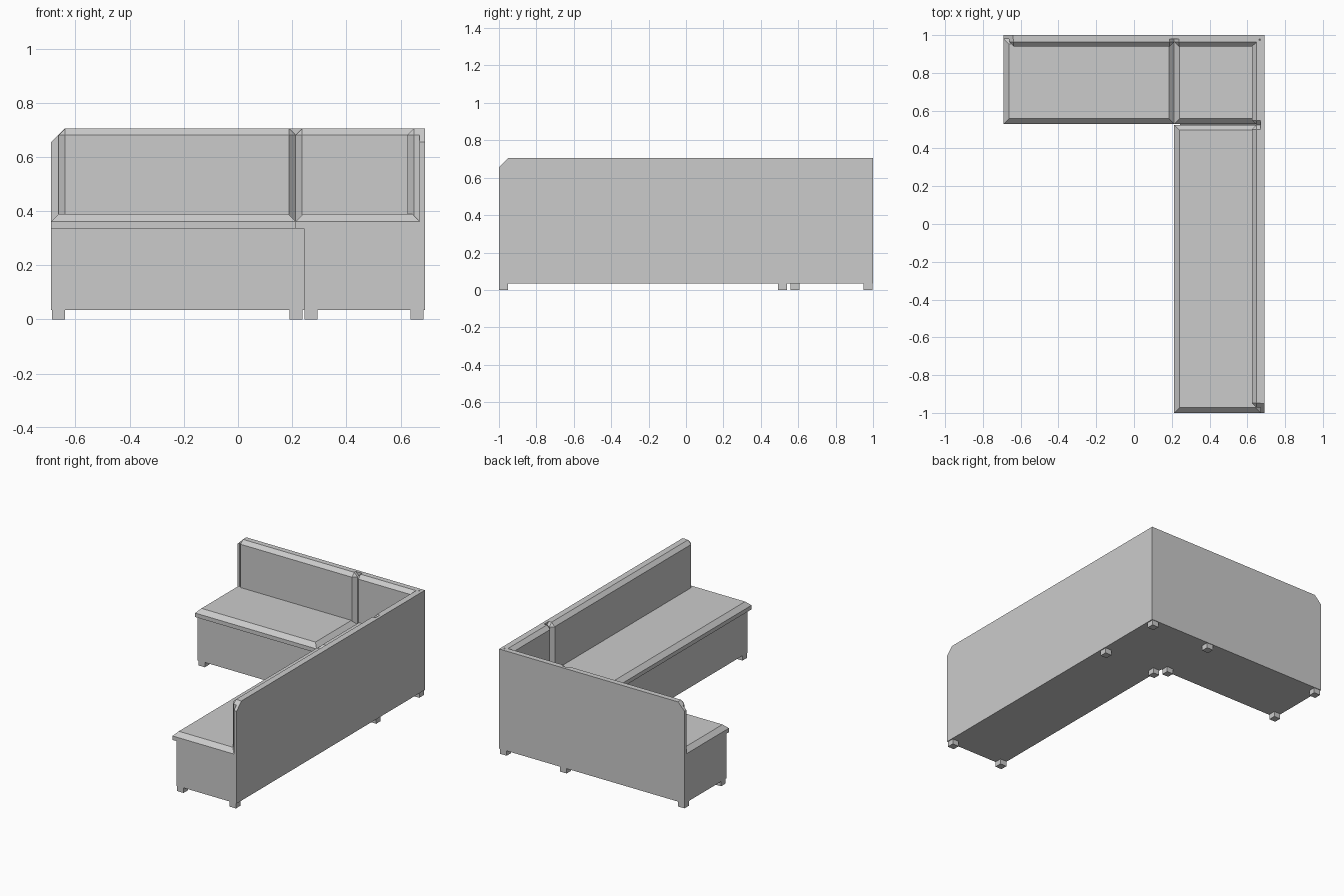
import bpy, bmesh
from mathutils import Vector

if "Cube" in bpy.data.objects:
    bpy.data.objects.remove(bpy.data.objects["Cube"])


def finish(name, bm):
    bmesh.ops.recalc_face_normals(bm, faces=bm.faces[:])
    me = bpy.data.meshes.new(name)
    bm.to_mesh(me)
    bm.free()
    ob = bpy.data.objects.new(name, me)
    bpy.context.collection.objects.link(ob)
    return ob


def box(name, x, y, z, bevel=0.0, flat=None):
    """Box from ranges; chamfers every edge not on the flat side (axis, value)."""
    bm = bmesh.new()
    bmesh.ops.create_cube(bm, size=1)
    for v in bm.verts:
        v.co = Vector([r[0] if c < 0 else r[1] for c, r in zip(v.co, (x, y, z))])
    if bevel:
        axis, value = flat
        edges = [e for e in bm.edges
                 if not all(abs(v.co[axis] - value) < 1e-5 for v in e.verts)]
        if axis == 2:  # seats: only the top rim
            edges = [e for e in edges if all(v.co.z > z[1] - 1e-5 for v in e.verts)]
        bmesh.ops.bevel(bm, geom=edges, offset=bevel, segments=1,
                        profile=0.5, affect='EDGES')
    return finish(name, bm)


def prism(name, points, direction):
    bm = bmesh.new()
    face = bm.faces.new([bm.verts.new(p) for p in points])
    new = bmesh.ops.extrude_face_region(bm, geom=[face])['geom']
    bmesh.ops.translate(bm, vec=Vector(direction),
                        verts=[g for g in new if isinstance(g, bmesh.types.BMVert)])
    return finish(name, bm)


LEG, LIP, TOP = 0.035, 0.335, 0.705

# L-shaped base
outline = [(-0.69, 0.555), (0.243, 0.555), (0.243, -1), (0.67, -1),
           (0.67, 0.98), (-0.69, 0.98)]
prism("base", [(x, y, LEG) for x, y in outline], (0, 0, LIP - LEG))

# Outer boards, with one clipped upper corner each
prism("back_board", [(-0.69, 0.98, LEG), (0.69, 0.98, LEG), (0.69, 0.98, TOP),
                     (-0.64, 0.98, TOP), (-0.69, 0.98, 0.655)], (0, 0.02, 0))
prism("side_board", [(0.67, -1, LEG), (0.67, 0.98, LEG), (0.67, 0.98, TOP),
                     (0.67, -0.95, TOP), (0.67, -1, 0.655)], (0.02, 0, 0))

# Seat cushions
for name, x, y in [("left_seat", (-0.69, 0.213), (0.53, 0.98)),
                   ("corner_seat", (0.213, 0.67), (0.53, 0.98)),
                   ("right_seat", (0.213, 0.67), (-1, 0.525))]:
    box(name, x, y, (LIP, 0.39), 0.028, (2, LIP))

# Back cushions
for name, x in [("left_backrest", (-0.662, 0.213)), ("corner_backrest", (0.213, 0.685))]:
    box(name, x, (0.94, 0.982), (LIP, TOP), 0.024, (1, 0.982))
for name, y in [("right_backrest", (-0.972, 0.525)), ("corner_side_backrest", (0.525, 0.995))]:
    box(name, (0.625, 0.672), y, (LIP, TOP), 0.024, (0, 0.672))

# Legs
spots = [(x, y) for x in (-0.662, 0.214) for y in (0.583, 0.972)]
spots += [(x, y) for x in (0.27, 0.66) for y in (-0.975, 0.515)]
spots.append((0.66, 0.972))
for i, (x, y) in enumerate(spots):
    box(f"leg_{i + 1}", (x - 0.024, x + 0.024), (y - 0.024, y + 0.024), (0, LEG))
